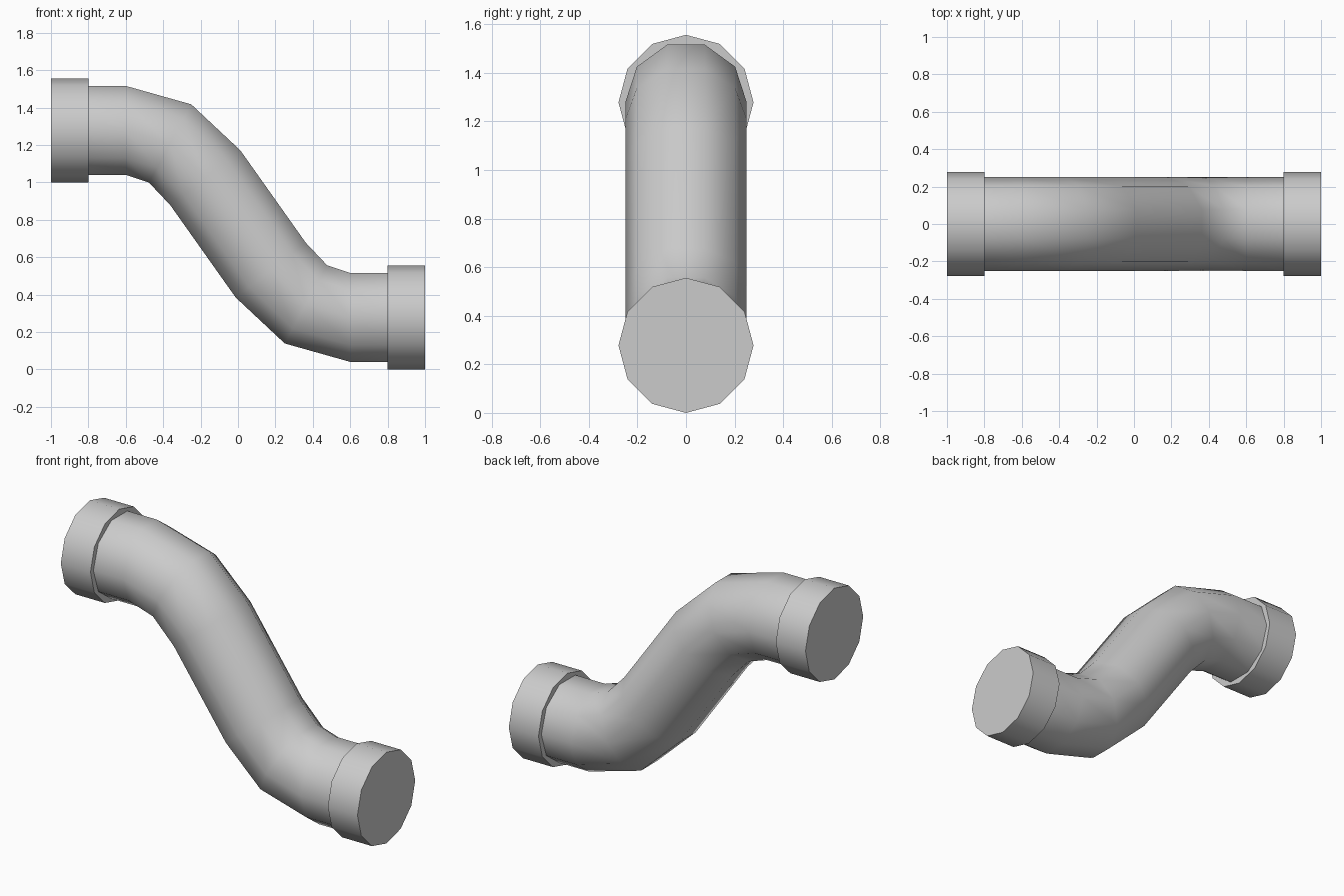
import bpy
import bmesh
import math
from mathutils import Vector

cube = bpy.data.objects.get("Cube")
if cube:
    bpy.data.objects.remove(cube, do_unlink=True)

GREY = (0.6, 0.6, 0.6, 1)
mat = bpy.data.materials.new("pipe_grey")
mat.use_nodes = True
mat.diffuse_color = GREY
mat.node_tree.nodes["Principled BSDF"].inputs["Base Color"].default_value = GREY

HEIGHT = 1.556   # total height, also the centre of the half-turn symmetry
AXIS = 0.278     # height of the lower opening's axis


def sweep(name, stations, radius, sides, start):
    """Sweep a polygon along stations of (x, z, tilt in degrees) in the xz plane."""
    bm = bmesh.new()
    rings = []
    for x, z, tilt in stations:
        t = math.radians(tilt)
        up = Vector((math.sin(t), 0, math.cos(t)))
        ring = []
        for i in range(sides):
            a = start + math.tau * i / sides
            offset = Vector((0, math.cos(a), 0)) + up * math.sin(a)
            ring.append(bm.verts.new(Vector((x, 0, z)) + offset * radius))
        rings.append(ring)
    for a, b in zip(rings, rings[1:]):
        for i in range(sides):
            j = (i + 1) % sides
            bm.faces.new((a[i], a[j], b[j], b[i]))
    bm.faces.new(rings[0])
    bm.faces.new(rings[-1])
    bmesh.ops.recalc_face_normals(bm, faces=bm.faces)
    mesh = bpy.data.meshes.new(name)
    bm.to_mesh(mesh)
    bm.free()
    mesh.materials.append(mat)
    obj = bpy.data.objects.new(name, mesh)
    bpy.context.collection.objects.link(obj)
    bpy.ops.object.select_all(action="DESELECT")
    obj.select_set(True)
    bpy.context.view_layer.objects.active = obj
    bpy.ops.object.shade_smooth_by_angle(angle=math.radians(50))
    return obj


# S-shaped pipe: upper half, then the same bends turned half around
upper = [(-0.82, HEIGHT - AXIS, 0), (-0.6, HEIGHT - AXIS, 0),
         (-0.363, 1.208, 28.4), (-0.175, 1.025, 52)]
lower = [(-x, HEIGHT - z, tilt) for x, z, tilt in reversed(upper)]
sweep("bent_pipe", upper + lower, 0.25, 10, 0)

# End collars
for name, x0, x1, z in (("upper_collar", -1, -0.8, HEIGHT - AXIS),
                        ("lower_collar", 0.8, 1, AXIS)):
    sweep(name, [(x0, z, 0), (x1, z, 0)], AXIS, 12, 0)
